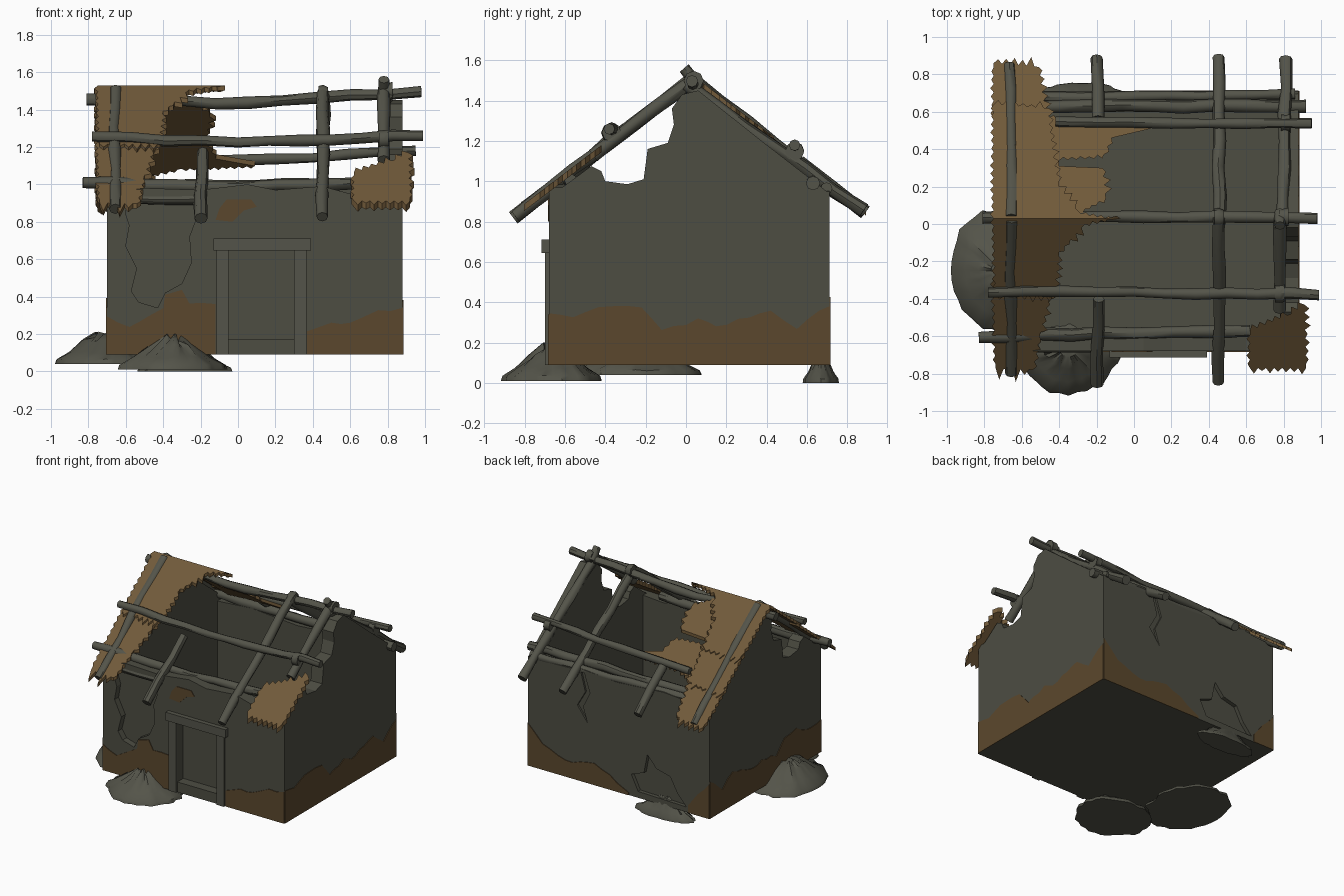
import bpy, bmesh, math, random
from mathutils import Vector

if "Cube" in bpy.data.objects:
    bpy.data.objects.remove(bpy.data.objects["Cube"])

random.seed(4)


def material(name, rgb):
    m = bpy.data.materials.new(name)
    m.diffuse_color = (*rgb, 1)
    m.use_nodes = True
    m.node_tree.nodes["Principled BSDF"].inputs["Base Color"].default_value = m.diffuse_color
    return m


CLAY = material("grey clay", (0.074, 0.074, 0.055))
WOOD = material("weathered wood", (0.088, 0.088, 0.067))
MUD = material("brown mud", (0.105, 0.064, 0.026))
STRAW = material("old straw", (0.165, 0.102, 0.042))


def finish(name, bm, mat, smooth=False):
    bmesh.ops.recalc_face_normals(bm, faces=bm.faces)
    me = bpy.data.meshes.new(name)
    bm.to_mesh(me)
    bm.free()
    me.materials.append(mat)
    ob = bpy.data.objects.new(name, me)
    bpy.context.collection.objects.link(ob)
    if smooth:
        bpy.ops.object.select_all(action='DESELECT')
        bpy.context.view_layer.objects.active = ob
        ob.select_set(True)
        bpy.ops.object.shade_smooth_by_angle(angle=math.radians(45))
    return ob


def prism(name, pts, depth, mat):
    """Extrude a 3D outline along a vector."""
    bm = bmesh.new()
    f = bm.faces.new([bm.verts.new(p) for p in pts])
    r = bmesh.ops.extrude_face_region(bm, geom=[f])
    for v in r["geom"]:
        if isinstance(v, bmesh.types.BMVert):
            v.co += Vector(depth)
    return finish(name, bm, mat)


def box(name, lo, hi, mat):
    pts = [(lo[0], lo[1], lo[2]), (hi[0], lo[1], lo[2]), (hi[0], hi[1], lo[2]), (lo[0], hi[1], lo[2])]
    return prism(name, pts, (0, 0, hi[2] - lo[2]), mat)


def pole(name, path, r=0.033, wobble=0.007):
    """Uneven round timber along a few points."""
    path = [Vector(p) for p in path]
    line = []
    for a, b in zip(path, path[1:]):
        n = max(2, int((b - a).length / 0.16))
        line += [a.lerp(b, i / n) for i in range(n)]
    line.append(path[-1])
    d = (path[-1] - path[0]).normalized()
    u = d.cross(Vector((0, 0, 1))).normalized()
    w = d.cross(u)
    bm = bmesh.new()
    rings = []
    for p in line:
        p = p + u * random.uniform(-wobble, wobble) + w * random.uniform(-wobble, wobble)
        k = r * random.uniform(0.88, 1.1)
        rings.append([bm.verts.new(p + (u * math.cos(t * math.pi / 4) + w * math.sin(t * math.pi / 4)) * k)
                      for t in range(8)])
    for a, b in zip(rings, rings[1:]):
        for i in range(8):
            bm.faces.new((a[i], a[i - 1], b[i - 1], b[i]))
    bm.faces.new(rings[0])
    bm.faces.new(rings[-1])
    return finish(name, bm, WOOD, True)


def cut(ob, cutter):
    m = ob.modifiers.new("cut", 'BOOLEAN')
    m.object, m.operation, m.solver = cutter, 'DIFFERENCE', 'EXACT'
    bpy.context.view_layer.objects.active = ob
    bpy.ops.object.modifier_apply(modifier=m.name)
    bpy.data.objects.remove(cutter)


X0, X1, Y0, Y1, Z0 = -0.70, 0.88, -0.68, 0.71, 0.09

# front and back walls with broken tops
front_top = [(X1, 0.97), (0.6, 0.95), (0.45, 0.99), (0.2, 0.97), (0.05, 1.0), (-0.2, 0.97), (-0.5, 0.98), (X0, 0.95)]
back_top = [(X1, 0.95), (0.5, 0.98), (0.1, 0.95), (-0.3, 0.98), (X0, 0.95)]
front = prism("front_wall", [(x, Y0, z) for x, z in [(X0, Z0), (X1, Z0)] + front_top], (0, 0.1, 0), CLAY)
back = prism("back_wall", [(x, Y1, z) for x, z in [(X0, Z0), (X1, Z0)] + back_top], (0, -0.11, 0), CLAY)

# gable walls, each with a collapsed notch on the front slope
gable = [(Y0, Z0), (Y1, Z0), (Y1, 0.94), (0.4, 1.18), (0.06, 1.45), (-0.02, 1.43), (-0.07, 1.36), (-0.06, 1.28),
         (-0.09, 1.19), (-0.19, 1.16), (-0.21, 1.01), (-0.29, 0.985), (-0.4, 1.0), (-0.42, 1.05),
         (-0.47, 1.075), (Y0, 0.92)]
prism("right_gable", [(X1, y, z) for y, z in gable], (-0.1, 0, 0), CLAY)
prism("left_gable", [(X0, y, z) for y, z in gable], (0.1, 0, 0), CLAY)
box("floor", (X0 + 0.01, Y0 + 0.01, Z0), (X1 - 0.01, Y1 - 0.01, 0.12), CLAY)

# fallen plaster and the doorway, cut as shallow recesses
fallen = [(-0.24, 0.9), (-0.23, 0.8), (-0.26, 0.72), (-0.25, 0.58), (-0.3, 0.47), (-0.39, 0.42), (-0.43, 0.34),
          (-0.53, 0.37), (-0.57, 0.43), (-0.54, 0.55), (-0.6, 0.67), (-0.58, 0.78), (-0.62, 0.9)]
cut(front, prism("plaster_cutter", [(x, Y0 - 0.05, z) for x, z in fallen], (0, 0.1, 0), CLAY))
cut(front, box("door_cutter", (-0.05, Y0 - 0.05, 0.17), (0.30, Y0 + 0.07, 0.65), CLAY))
fallen_back = [(-0.08, 0.14), (-0.02, 0.26), (-0.13, 0.3), (-0.16, 0.45), (-0.24, 0.36), (-0.36, 0.33),
               (-0.42, 0.22), (-0.5, 0.13)]
cut(back, prism("back_cutter", [(x, Y1 + 0.05, z) for x, z in fallen_back], (0, -0.08, 0), CLAY))
crack = [(0.42, 0.95), (0.38, 0.8), (0.45, 0.68), (0.36, 0.56), (0.4, 0.68), (0.34, 0.8), (0.39, 0.95)]
cut(back, prism("crack_cutter", [(x, Y1 + 0.05, z) for x, z in crack], (0, -0.065, 0), CLAY))

# door frame
box("door_lintel", (-0.13, Y0 - 0.035, 0.645), (0.39, Y0 + 0.03, 0.71), WOOD)
for x in (-0.115, 0.30):
    box("door_post", (x, Y0 - 0.018, Z0), (x + 0.065, Y0 + 0.03, 0.65), WOOD)
box("door_sill", (-0.05, Y0 - 0.004, Z0), (0.30, Y0 + 0.03, 0.17), CLAY)


# brown damp bands: thin plates with an uneven top
def band(name, tops, place, depth):
    edge = []
    for (a, za), (b, zb) in zip(tops, tops[1:]):
        n = max(1, round(abs(b - a) / 0.06))
        edge += [(a + (b - a) * i / n, za + (zb - za) * i / n + random.uniform(-0.012, 0.012)) for i in range(n)]
    edge.append(tops[-1])
    pts = [(tops[-1][0], Z0), (tops[0][0], Z0)]
    prism(name, [place(t, z) for t, z in pts[::-1][::-1] + edge], depth, MUD)


on_front = lambda x, z: (x, Y0, z)
on_back = lambda x, z: (x, Y1, z)
on_right = lambda y, z: (X1, y, z)
on_left = lambda y, z: (X0, y, z)
T = 0.005
band("front_band_left", [(X0, 0.3), (-0.58, 0.24), (-0.47, 0.31), (-0.4, 0.34), (-0.39, 0.4), (-0.3, 0.43),
                         (-0.26, 0.37), (-0.12, 0.36)], on_front, (0, -T, 0))
band("front_band_right", [(0.37, 0.22), (0.5, 0.27), (0.6, 0.25), (0.75, 0.32), (X1, 0.34)], on_front, (0, -T, 0))
sides = [(Y0, 0.35), (-0.56, 0.32), (-0.37, 0.39), (-0.22, 0.37), (-0.12, 0.27), (0.06, 0.31), (0.15, 0.28),
         (0.42, 0.35), (0.55, 0.27), (0.66, 0.36), (Y1, 0.38)]
band("right_band", sides, on_right, (T, 0, 0))
band("left_band", sides, on_left, (-T, 0, 0))
band("back_band_right", [(X1, 0.42), (0.75, 0.3), (0.55, 0.22), (0.3, 0.25), (0.1, 0.17), (0.0, 0.11)],
     on_back, (0, T, 0))
band("back_band_left", [(-0.52, 0.14), (-0.6, 0.25), (X0, 0.36)], on_back, (0, T, 0))
patch = [(-0.12, 0.81), (-0.03, 0.8), (0.03, 0.86), (0.1, 0.88), (0.07, 0.92), (-0.06, 0.92), (-0.1, 0.87)]
prism("mud_patch", [on_front(x, z) for x, z in patch], (0, -T, 0), MUD)

# roof timbers
RIDGE = 0.03


def roof(y, base=1.50):
    return base - 0.76 * abs(y - RIDGE)


def rafter(name, x0, ya, x1, yb):
    pole(name, [(x0, ya, roof(ya)), (x1, yb, roof(yb))])


pole("ridge_pole", [(-0.81, 0.04, 1.455), (0.05, 0.035, 1.43), (0.98, 0.03, 1.5)], 0.031)
pole("front_purlin", [(-0.78, -0.36, 1.255), (0.0, -0.365, 1.22), (0.99, -0.375, 1.265)], 0.029)
pole("back_purlin", [(-0.42, 0.55, 1.12), (0.2, 0.545, 1.13), (0.95, 0.54, 1.18)], 0.027)
pole("front_wall_plate", [(-0.83, -0.6, 1.005), (0.0, -0.58, 0.985), (0.62, -0.57, 1.0)], 0.033)
pole("front_lower_plate", [(-0.62, -0.655, 0.925), (-0.18, -0.655, 0.92)], 0.03)
pole("back_wall_plate", [(-0.72, 0.63, 1.0), (0.92, 0.63, 0.99)], 0.034)
pole("back_lower_plate", [(-0.5, 0.68, 0.97), (0.86, 0.69, 0.96)], 0.028)
rafter("front_rafter", 0.45, 0.07 - 0.04, 0.455, -0.85)
rafter("back_rafter", 0.455, 0.0, 0.455, 0.89)
rafter("front_end_rafter", 0.78, 0.03, 0.775, -0.46)
rafter("back_end_rafter", 0.79, 0.0, 0.815, 0.88)
pole("rafter_tip", [(0.78, 0.06, 1.48), (0.78, -0.01, 1.56)], 0.032, 0.002)
rafter("front_short_rafter", -0.195, -0.4, -0.195, -0.86)
rafter("back_short_rafter", -0.195, 0.56, -0.195, 0.89)
rafter("hidden_front_rafter", -0.66, 0.03, -0.66, -0.8)
rafter("hidden_back_rafter", -0.66, 0.03, -0.66, 0.85)

# rope lashings at the crossings
for x, y, z in ((0.80, 0.04, 1.5), (0.78, -0.37, 1.24), (0.81, 0.54, 1.15), (0.455, 0.035, 1.48)):
    pole("lashing", [(x - 0.025, y, z), (x + 0.025, y, z)], 0.046, 0.003)


# thatch: ragged sheets lying on the slope
def thatch(name, outline, ragged, lift=0.02, thick=0.025):
    pts = []
    c = sum((Vector(p) for p in outline), Vector((0, 0))) / len(outline)
    for i, a in enumerate(outline):
        a, b = Vector(a), Vector(outline[(i + 1) % len(outline)])
        n = max(1, round((b - a).length / 0.022))
        out = Vector(((b - a).y, -(b - a).x)).normalized()
        if out.dot((a + b) / 2 - c) < 0:
            out = -out
        for k in range(n):
            amp = random.uniform(0.012, ragged[i]) if k % 2 else 0
            pts.append(a.lerp(b, k / n) + out * amp * (ragged[i] > 0))
    prism(name, [(p.x, p.y, roof(p.y, 1.5 + lift)) for p in pts], (0, 0, -thick), STRAW)


S, M, L = 0.02, 0.04, 0.07
thatch("front_thatch_upper", [(-0.75, RIDGE), (-0.74, -0.38), (-0.43, -0.38), (-0.4, -0.15), (-0.28, -0.02),
                              (-0.07, RIDGE)], [S, M, M, M, S, 0], 0.028)
thatch("front_thatch_lower", [(-0.75, -0.3), (-0.74, -0.77), (-0.54, -0.78), (-0.5, -0.58), (-0.43, -0.3)],
       [S, L, S, M, 0], 0.012)
thatch("back_thatch_upper", [(-0.75, RIDGE), (-0.75, 0.4), (-0.44, 0.4), (-0.4, 0.2), (-0.3, 0.07),
                             (-0.07, RIDGE)], [S, M, M, M, S, 0], 0.028)
thatch("back_thatch_middle", [(-0.75, 0.34), (-0.75, 0.64), (-0.46, 0.62), (-0.43, 0.34)], [S, M, M, 0], 0.02)
thatch("back_thatch_lower", [(-0.75, 0.57), (-0.75, 0.86), (-0.51, 0.84), (-0.47, 0.57)], [S, L, M, 0], 0.01)
thatch("back_thatch_inner", [(-0.5, 0.06), (-0.5, 0.58), (-0.3, 0.53), (0.09, 0.51), (-0.12, 0.46), (-0.17, 0.35),
                             (-0.4, 0.34), (-0.4, 0.31), (-0.17, 0.3), (-0.15, 0.14), (-0.3, 0.06)],
       [0, S, S, 0, S, S, 0, 0, M, S, 0], -0.012)
thatch("front_right_thatch", [(0.84, -0.48), (0.91, -0.43), (0.92, -0.77), (0.62, -0.77), (0.62, -0.57), (0.74, -0.52)],
       [M, M, M, S, M, M], 0.02, 0.035)


# rubble heaps against the walls
def heap(name, cx, cy, rx, ry, low, high):
    bm = bmesh.new()
    n, prev = 36, None
    edge = [random.uniform(0.92, 1.05) for _ in range(n)]
    for f, h in ((1, 0), (0.97, 0.14), (0.72, 0.36), (0.45, 0.7), (0.2, 0.95)):
        ring = [bm.verts.new((cx + rx * f * edge[i] * math.cos(2 * math.pi * i / n),
                              cy + ry * f * edge[i] * math.sin(2 * math.pi * i / n),
                              low + (high - low) * h * (random.uniform(0.85, 1.12) if h else 0)))
                for i in range(n)]
        if prev:
            for i in range(n):
                bm.faces.new((prev[i - 1], prev[i], ring[i], ring[i - 1]))
        else:
            bm.faces.new(ring)
        prev = ring
    bm.faces.new(prev)
    finish(name, bm, WOOD, True)


heap("left_rubble", -0.71, -0.25, 0.28, 0.33, 0.04, 0.21)
heap("front_rubble", -0.35, -0.66, 0.29, 0.25, 0.01, 0.19)
heap("back_rubble", -0.29, 0.67, 0.25, 0.09, 0.0, 0.15)
